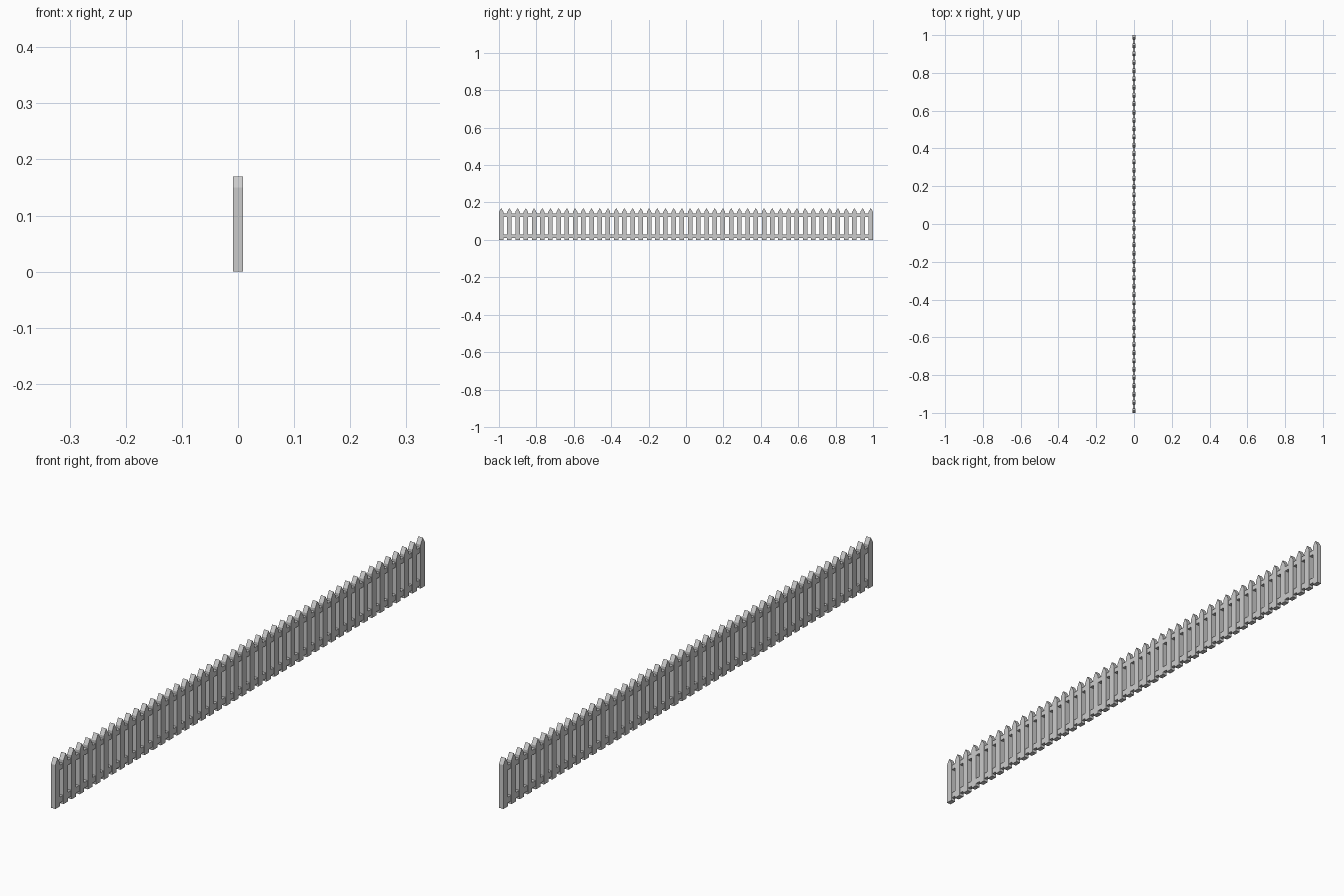
import bpy, bmesh

if "Cube" in bpy.data.objects:
    bpy.data.objects.remove(bpy.data.objects["Cube"])

COUNT = 46
PICKET_W, PICKET_T = 0.024, 0.017
SHOULDER, TIP = 0.15, 0.17
PITCH = (2 - PICKET_W) / (COUNT - 1)


def new_object(name, bm):
    bmesh.ops.recalc_face_normals(bm, faces=bm.faces)
    mesh = bpy.data.meshes.new(name)
    bm.to_mesh(mesh)
    bm.free()
    obj = bpy.data.objects.new(name, mesh)
    bpy.context.collection.objects.link(obj)
    return obj


def extruded_profile(name, points, thickness):
    """Extrude a (y, z) outline along x, centred on x = 0."""
    bm = bmesh.new()
    face = bm.faces.new([bm.verts.new((-thickness / 2, y, z)) for y, z in points])
    ext = bmesh.ops.extrude_face_region(bm, geom=[face])
    # keep the starting cap so the solid stays closed
    verts = [g for g in ext["geom"] if isinstance(g, bmesh.types.BMVert)]
    bmesh.ops.translate(bm, verts=verts, vec=(thickness, 0, 0))
    if face.is_valid and len(bm.faces) == len(points) + 1:
        bmesh.ops.holes_fill(bm, edges=bm.edges)
    return new_object(name, bm)


# pointed pickets, repeated along the fence
h = PICKET_W / 2
pickets = extruded_profile(
    "pickets", [(-h, 0), (h, 0), (h, SHOULDER), (0, TIP), (-h, SHOULDER)], PICKET_T)
pickets.location.y = -1 + h
array = pickets.modifiers.new("repeat", 'ARRAY')
array.count = COUNT
array.use_relative_offset = False
array.use_constant_offset = True
array.constant_offset_displace = (0, PITCH, 0)

# horizontal rails, slightly recessed between the picket faces
for name, z0, z1 in (("lower_rail", 0.01, 0.03), ("upper_rail", 0.123, 0.14)):
    extruded_profile(name, [(-0.998, z0), (0.998, z0), (0.998, z1), (-0.998, z1)], 0.013)
